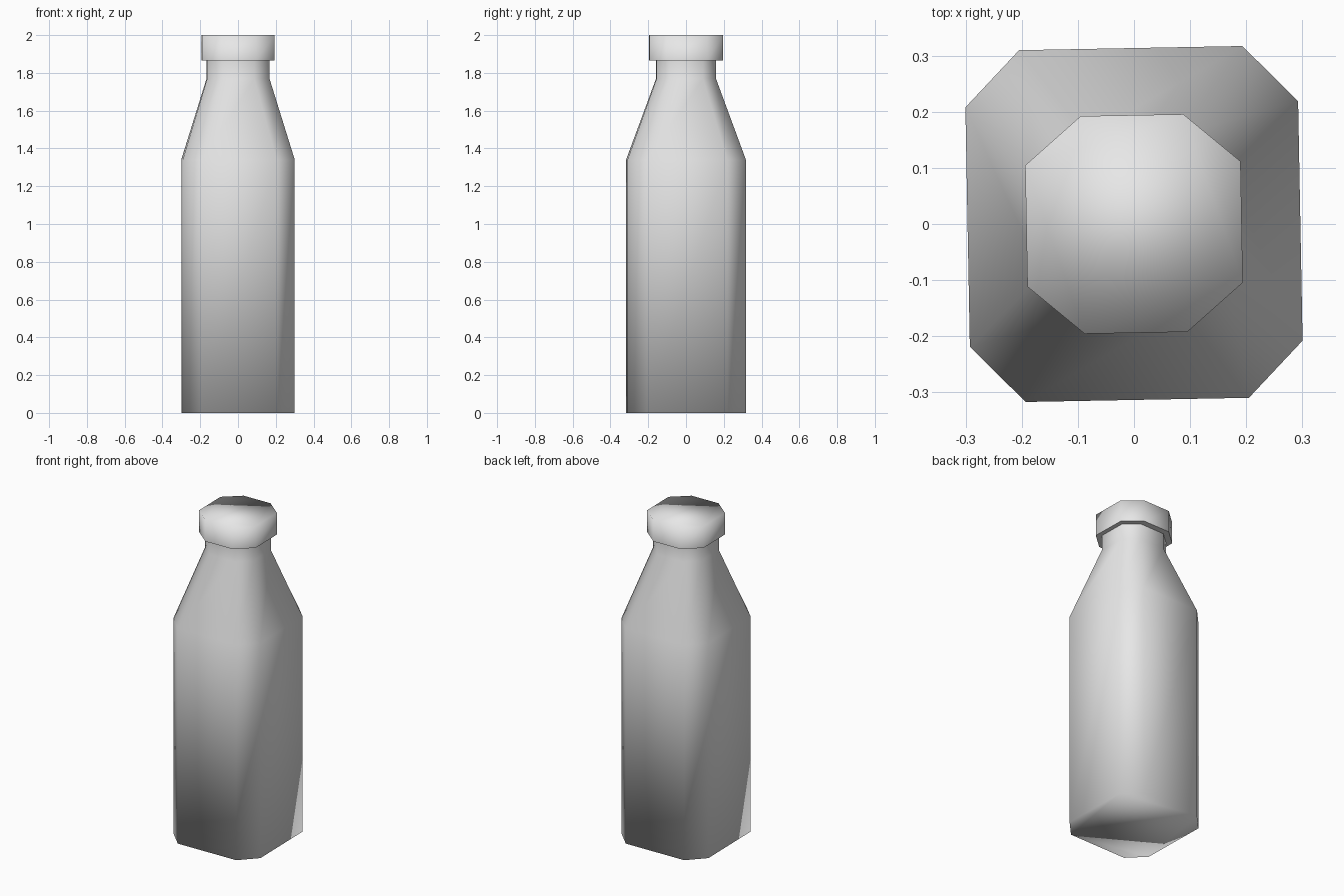
import bpy, bmesh, math
from mathutils import Matrix

cube = bpy.data.objects.get("Cube")
if cube:
    bpy.data.objects.remove(cube, do_unlink=True)

grey = bpy.data.materials.new("plain_grey")
grey.use_nodes = True
colour = (0.8, 0.8, 0.8, 1)
grey.diffuse_color = colour
grey.node_tree.nodes["Principled BSDF"].inputs["Base Color"].default_value = colour

TWIST = Matrix.Rotation(math.radians(1.07), 4, 'Z')


def octagon(bm, z, half_x, half_y, flat_x, flat_y):
    """Ring of a chamfered rectangle; flat_x and flat_y are half lengths of its straight sides."""
    corner = [(half_x, flat_y), (flat_x, half_y)]
    half = corner + [(-x, y) for x, y in reversed(corner)]
    points = half + [(-x, -y) for x, y in half]
    return [bm.verts.new((x, y, z)) for x, y in points]


def loft(name, sections, close_top, crisp_base):
    """Skin stacked octagons into one smooth-shaded shell."""
    bm = bmesh.new()
    rings = [octagon(bm, *s) for s in sections]
    for low, high in zip(rings, rings[1:]):
        for i in range(8):
            j = (i + 1) % 8
            bm.faces.new((low[i], low[j], high[j], high[i]))
    base = bm.faces.new(list(reversed(rings[0])))
    if close_top:
        bm.faces.new(rings[-1])
    for f in bm.faces:
        f.smooth = True
    if crisp_base:
        for e in base.edges:
            e.smooth = False
    bm.transform(TWIST)
    mesh = bpy.data.meshes.new(name)
    bm.to_mesh(mesh)
    bm.free()
    mesh.materials.append(grey)
    obj = bpy.data.objects.new(name, mesh)
    bpy.context.collection.objects.link(obj)
    return obj


# Bottle: base, shoulder, neck foot, neck top
body = (0.2965, 0.3135, 0.199, 0.2135)
neck = (0.165, 0.157, 0.083, 0.087)
loft("bottle", [(0, *body), (1.34, *body), (1.77, *neck), (1.87, *neck)],
     close_top=False, crisp_base=False)

# Cap: overhangs the neck
lid = (0.192, 0.194, 0.0915, 0.108)
loft("cap", [(1.865, *lid), (2.0, *lid)], close_top=True, crisp_base=True)
